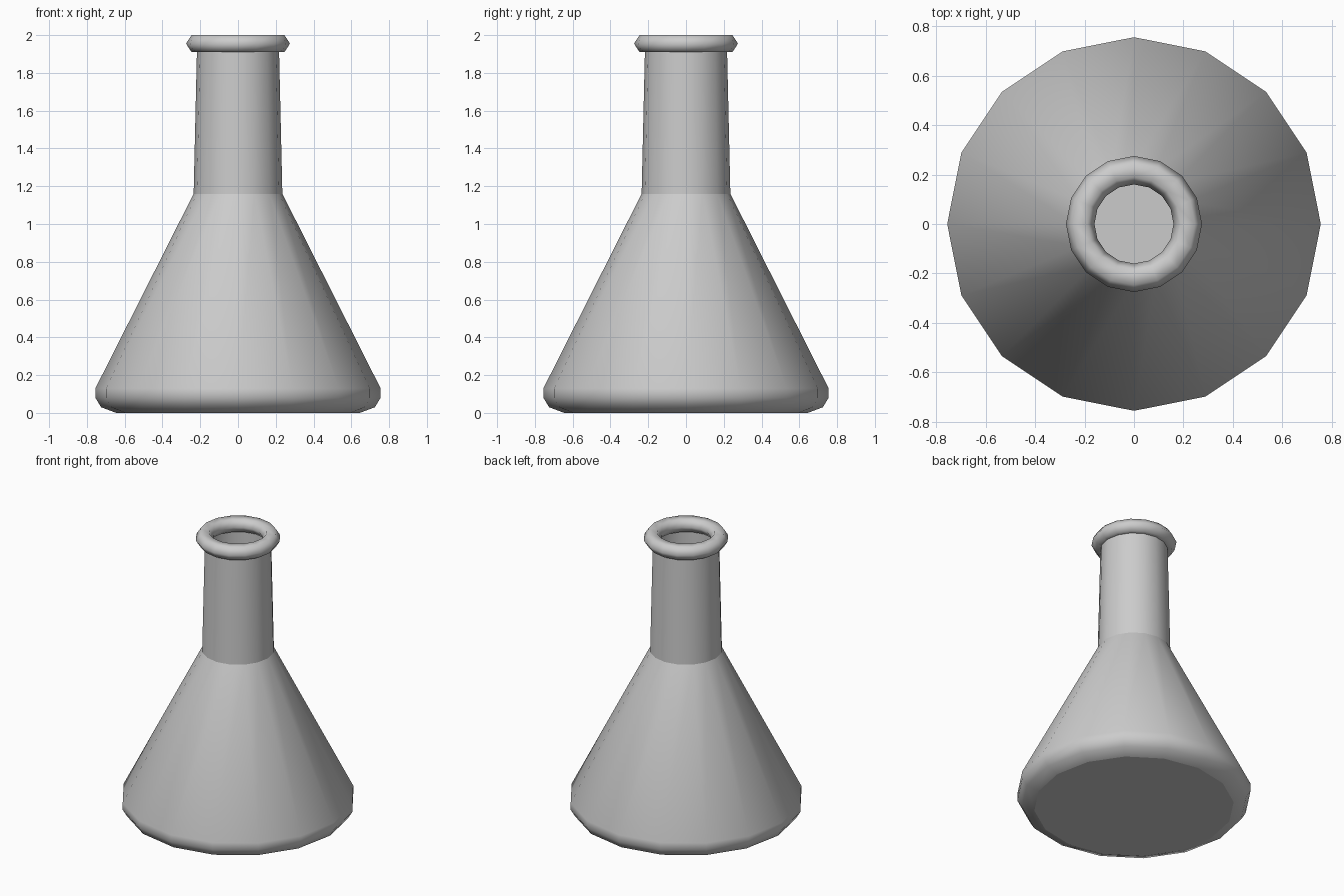
import bpy, bmesh, math

if "Cube" in bpy.data.objects:
    bpy.data.objects.remove(bpy.data.objects["Cube"])

SIDES = 16

glass = bpy.data.materials.new("light grey glass")
glass.use_nodes = True
COLOUR = (0.6, 0.6, 0.6, 1)
glass.diffuse_color = COLOUR
glass.node_tree.nodes["Principled BSDF"].inputs["Base Color"].default_value = COLOUR


def lathe(name, profile, closed=False, floor=False, angle=60):
    """Spin a (radius, height) profile around z."""
    bm = bmesh.new()
    rings = []
    for r, z in profile:
        rings.append([bm.verts.new((r * math.cos(i * math.tau / SIDES),
                                    r * math.sin(i * math.tau / SIDES), z))
                      for i in range(SIDES)])
    pairs = list(zip(rings, rings[1:]))
    if closed:
        pairs.append((rings[-1], rings[0]))
    for low, high in pairs:
        for i in range(SIDES):
            j = (i + 1) % SIDES
            bm.faces.new((low[i], low[j], high[j], high[i]))
    if floor:
        bm.faces.new(rings[0][::-1])
    mesh = bpy.data.meshes.new(name)
    bm.to_mesh(mesh)
    bm.free()
    mesh.materials.append(glass)
    obj = bpy.data.objects.new(name, mesh)
    bpy.context.collection.objects.link(obj)
    bpy.ops.object.select_all(action="DESELECT")
    obj.select_set(True)
    bpy.context.view_layer.objects.active = obj
    bpy.ops.object.shade_smooth_by_angle(angle=math.radians(angle))
    return obj


# Conical body with a rounded foot and flat floor
body = lathe("flask_body", [(0.645, 0), (0.725, 0.03), (0.755, 0.08),
                            (0.755, 0.13), (0.235, 1.16)], floor=True)
# Keep the floor edge crisp
for edge in body.data.edges:
    if all(body.data.vertices[v].co.z < 0.001 for v in edge.vertices):
        edge.use_edge_sharp = True

# Slightly tapering open neck
lathe("flask_neck", [(0.235, 1.16), (0.217, 1.94)])

# Six-sided ring around the mouth
lathe("mouth_rim", [(0.2175 + 0.0575 * math.cos(k * math.tau / 6),
                     1.955 + 0.052 * math.sin(k * math.tau / 6))
                    for k in range(6)], closed=True, angle=80)
